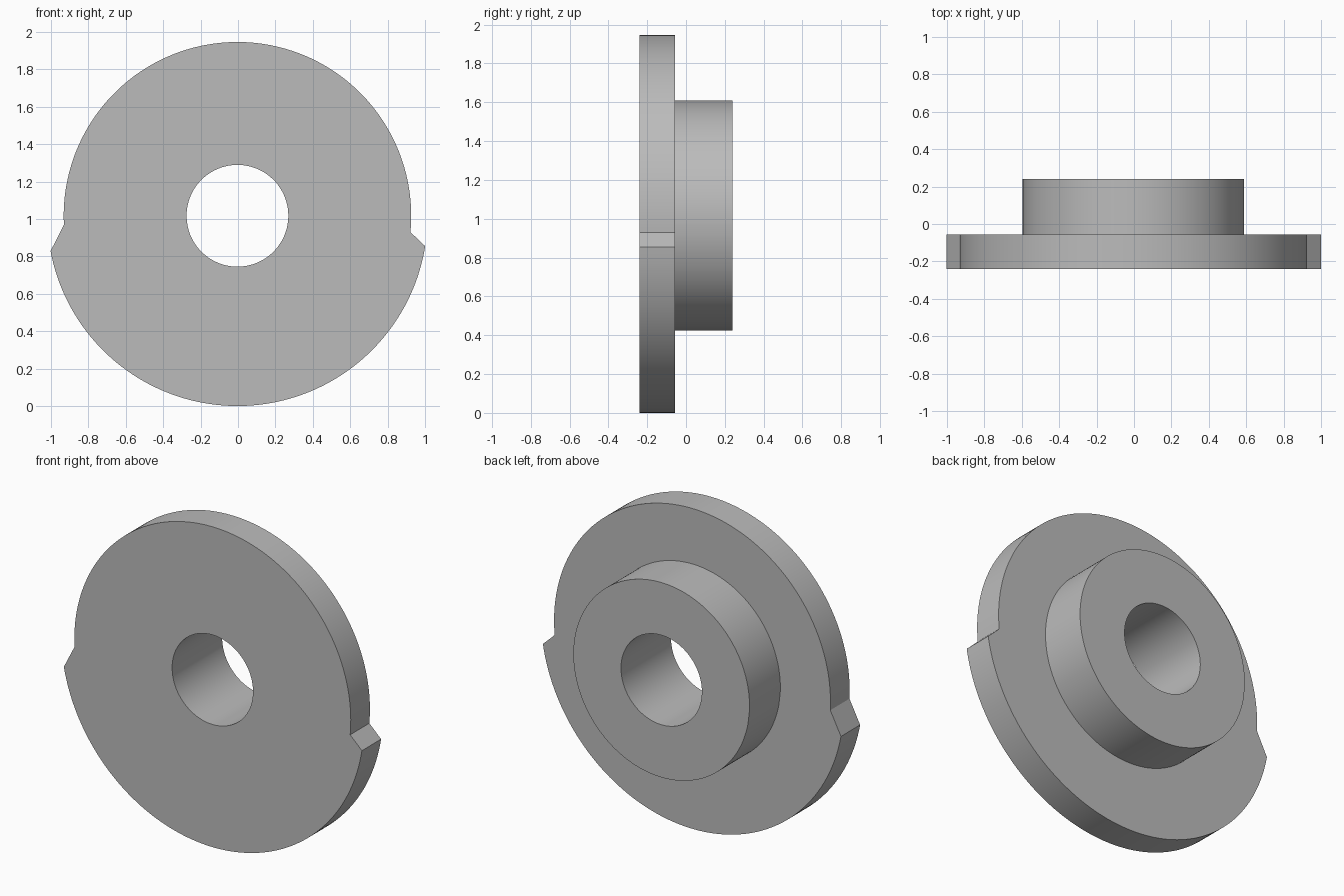
import bpy, bmesh
from math import sin, cos, radians

cube = bpy.data.objects.get("Cube")
if cube:
    bpy.data.objects.remove(cube, do_unlink=True)

CX, CZ = -0.003, 1.017
BORE, HUB, SMALL, LARGE = 0.272, 0.592, 0.929, 1.017
FRONT, STEP, BACK = -0.24, -0.056, 0.24


def arc(start, end, count, radius):
    """Stations of (angle, rim radius) along one part of the rim."""
    return [(radians(start + (end - start) * i / count), radius) for i in range(count + 1)]


# The rim: a smaller upper arc and a larger lower arc, joined by slanted shoulders
stations = arc(-5.4, 183, 96, SMALL) + arc(190.7, 350.8, 84, LARGE)

# Flanged collar: sweep the cross-section around the bore axis
bm = bmesh.new()
sections = []
for angle, rim in stations:
    profile = [(BORE, FRONT), (rim, FRONT), (rim, STEP), (HUB, STEP), (HUB, BACK), (BORE, BACK)]
    sections.append([bm.verts.new((CX + r * cos(angle), y, CZ + r * sin(angle))) for r, y in profile])
for i, a in enumerate(sections):
    b = sections[(i + 1) % len(sections)]
    for j in range(len(a)):
        k = (j + 1) % len(a)
        bm.faces.new((a[j], a[k], b[k], b[j]))
bmesh.ops.recalc_face_normals(bm, faces=bm.faces)
mesh = bpy.data.meshes.new("flanged_collar")
bm.to_mesh(mesh)
bm.free()
collar = bpy.data.objects.new("flanged_collar", mesh)
bpy.context.collection.objects.link(collar)

# Plain grey material
grey = bpy.data.materials.new("plain grey")
grey.use_nodes = True
colour = (0.5, 0.5, 0.5, 1)
grey.diffuse_color = colour
grey.node_tree.nodes["Principled BSDF"].inputs["Base Color"].default_value = colour
mesh.materials.append(grey)

# Smooth round walls with crisp edges
bpy.ops.object.select_all(action="DESELECT")
collar.select_set(True)
bpy.context.view_layer.objects.active = collar
bpy.ops.object.shade_smooth_by_angle(angle=radians(15))
